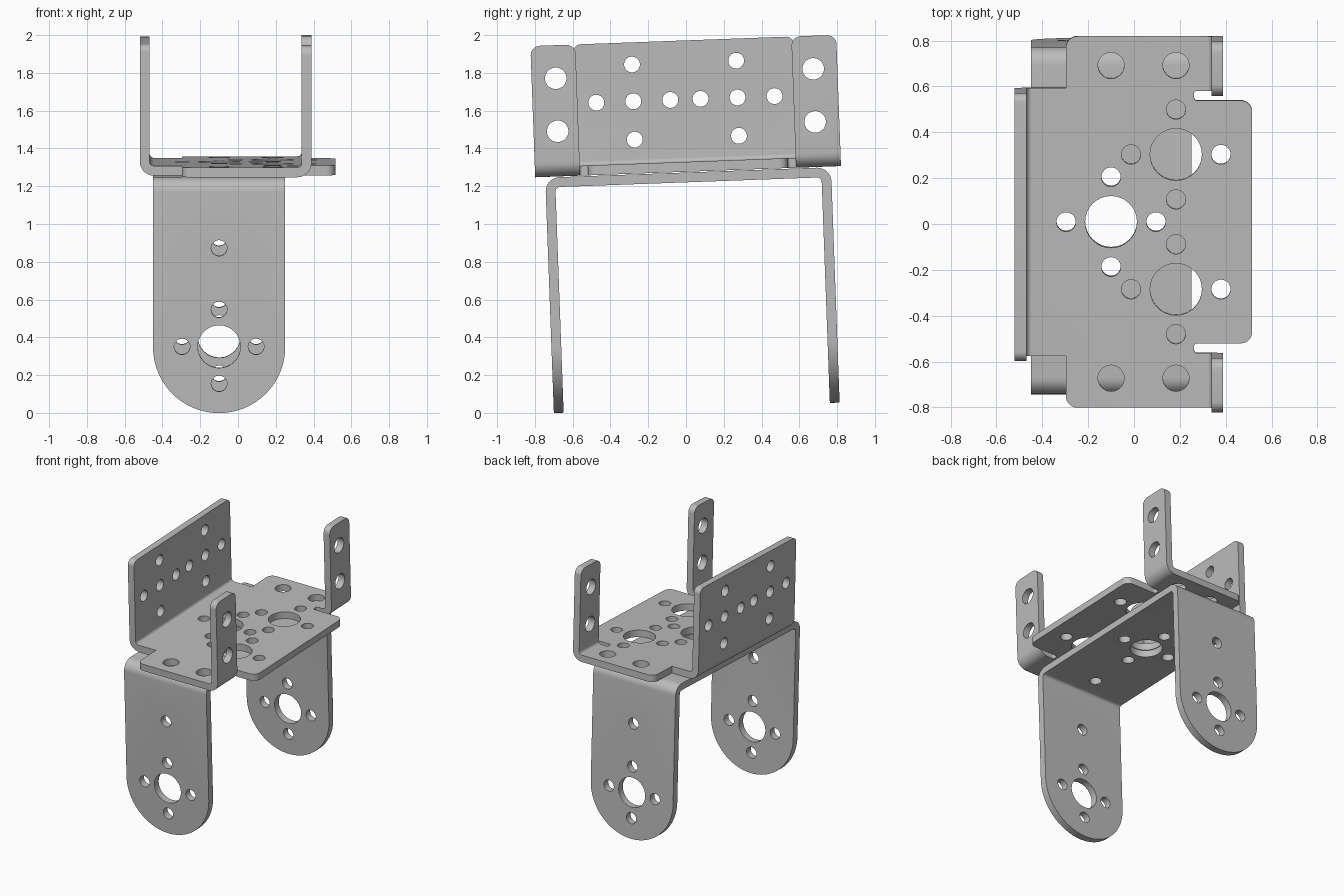
import bpy, bmesh
from math import sin, cos, pi, radians
from mathutils import Matrix, Vector

cube = bpy.data.objects.get("Cube")
if cube:
    bpy.data.objects.remove(cube, do_unlink=True)

T, R = 0.052, 0.075          # sheet thickness, outer bend radius
SMALL, MEDIUM, BIG = 0.042, 0.057, 0.113
RING = 0.196                 # spacing of small holes around a big one
PLANES = {"XY": ((1, 0, 0), (0, 1, 0), (0, 0, 1)),
          "YZ": ((0, 1, 0), (0, 0, 1), (1, 0, 0)),
          "XZ": ((1, 0, 0), (0, 0, 1), (0, -1, 0))}

metal = bpy.data.materials.new("grey metal")
metal.use_nodes = True
GREY = (0.5, 0.5, 0.5, 1)
metal.diffuse_color = GREY
metal.node_tree.nodes["Principled BSDF"].inputs["Base Color"].default_value = GREY

# whole assembly leans slightly about the x axis
PIVOT = Vector((0, 0, 1.25))
LEAN = (Matrix.Translation(PIVOT + Vector((0, 0.012, 0)))
        @ Matrix.Rotation(radians(2.1), 4, "X") @ Matrix.Translation(-PIVOT))


def arc(cx, cy, r, a0, a1, n):
    return [Vector((cx + r * cos(a0 + (a1 - a0) * i / n),
                    cy + r * sin(a0 + (a1 - a0) * i / n))) for i in range(n + 1)]


def rounded(corners):
    """Outline from (u, v, radius) right-angled corners."""
    pts = []
    for i, (u, v, r) in enumerate(corners):
        p = Vector((u, v))
        a = (Vector(corners[i - 1][:2]) - p).normalized()
        b = (Vector(corners[(i + 1) % len(corners)][:2]) - p).normalized()
        n = 24 if r > 0.2 else 8
        steps = [k * pi / 2 / n for k in range(n + 1)] if r else [0]
        for t in steps:
            q = p + a * r * (1 - sin(t)) + b * r * (1 - cos(t)) if r else p
            if not pts or (q - pts[-1]).length > 1e-5:
                pts.append(q)
    if (pts[0] - pts[-1]).length < 1e-5:
        pts.pop()
    return pts


def slab(bm, outline, plane, offset, depth=T, holes=()):
    """Extrude a filled outline with round holes and add it to bm."""
    cu = bpy.data.curves.new("outline", "CURVE")
    cu.dimensions, cu.fill_mode, cu.extrude = "2D", "BOTH", depth / 2
    for loop in [outline] + [arc(u, v, r, 0, 2 * pi, 32)[:-1] for u, v, r in holes]:
        sp = cu.splines.new("POLY")
        sp.points.add(len(loop) - 1)
        for pt, q in zip(sp.points, loop):
            pt.co = (q.x, q.y, 0, 1)
        sp.use_cyclic_u = True
    ob = bpy.data.objects.new("outline", cu)
    bpy.context.collection.objects.link(ob)
    bpy.context.view_layer.update()
    me = bpy.data.meshes.new_from_object(
        ob.evaluated_get(bpy.context.evaluated_depsgraph_get()))
    axes = Matrix([Vector(a) for a in PLANES[plane]]).transposed().to_4x4()
    me.transform(axes @ Matrix.Translation((0, 0, offset)))
    bm.from_mesh(me)
    bpy.data.objects.remove(ob)
    bpy.data.curves.remove(cu)
    bpy.data.meshes.remove(me)


def bend(bm, u, v, quarter, plane, offset, width):
    a = quarter * pi / 2
    ring = arc(u, v, R, a, a + pi / 2, 8) + arc(u, v, R - T, a + pi / 2, a, 8)
    slab(bm, ring, plane, offset, width)


def finish(bm, name):
    # weld the panels to their bends and drop the hidden seam faces
    bmesh.ops.remove_doubles(bm, verts=bm.verts, dist=1e-4)
    seams = [f for f in bm.faces if all(len(e.link_faces) > 2 for e in f.edges)]
    bmesh.ops.delete(bm, geom=seams, context="FACES")
    bmesh.ops.recalc_face_normals(bm, faces=bm.faces)
    me = bpy.data.meshes.new(name)
    bm.to_mesh(me)
    bm.free()
    for f in me.polygons:
        f.material_index = 0
    me.materials.clear()
    me.materials.append(metal)
    ob = bpy.data.objects.new(name, me)
    ob.matrix_world = LEAN
    bpy.context.collection.objects.link(ob)
    bpy.ops.object.select_all(action="DESELECT")
    ob.select_set(True)
    bpy.context.view_layer.objects.active = ob
    bpy.ops.object.shade_smooth_by_angle(angle=radians(30))


def hub(u, v):
    return [(u, v, BIG), (u + RING, v, SMALL), (u - RING, v, SMALL),
            (u, v + RING, SMALL), (u, v - RING, SMALL)]


# lower U bracket: deck, two bends, two round-ended legs
X0, X1, XM = -0.45, 0.25, -0.1
HALF, TOP, FOOT = 0.757, 1.273, 0.026
yb, zb = HALF - R, TOP - R
bm = bmesh.new()
slab(bm, rounded([(X0, -yb, 0), (X1, -yb, 0), (X1, yb, 0), (X0, yb, 0)]), "XY",
     TOP - T / 2, holes=hub(XM, 0) + [(XM, s * 0.55, SMALL) for s in (-1, 1)])
for s in (-1, 1):
    leg = rounded([(X0, FOOT, 0.35), (X1, FOOT, 0.35), (X1, zb, 0), (X0, zb, 0)])
    slab(bm, leg, "XZ", s * (HALF - T / 2),
         holes=hub(XM, FOOT + 0.352) + [(XM, 0.9, SMALL)])
    bend(bm, s * yb, zb, 0 if s > 0 else 1, "YZ", XM, X1 - X0)
finish(bm, "lower_leg_bracket")

# upper bracket: deck with side wall and two upright tabs
BASE, RIM = TOP + 0.004, 1.972
WALL, TAB = -0.52, 0.389             # outer x of wall and tabs
W, IN, OUT = 0.584, 0.572, 0.81      # wall half length, tab range in y
xw, xt, zu = WALL + R, TAB - R, BASE + R
half = [(0.515, 0.53, 0.05), (0.262, 0.53, 0.012), (0.262, IN, 0.012), (xt, IN, 0),
        (xt, OUT, 0), (-0.297, OUT, 0.05), (-0.297, W, 0), (xw, W, 0)]
deck = rounded(half + [(x, -y, r) for x, y, r in reversed(half)])
holes = hub(XM, 0)
for s in (-1, 1):
    holes += hub(0.183, s * 0.294)
    holes += [(x, s * 0.682, MEDIUM) for x in (XM, 0.183)]
bm = bmesh.new()
slab(bm, deck, "XY", BASE + T / 2, holes=holes)

# side wall with its hole pattern
holes = []
for s in (-1, 1):
    holes += [(s * y, 1.66, SMALL) for y in (0.08, 0.276, 0.472)]
    holes += [(s * 0.276, z, SMALL) for z in (1.457, 1.855)]
wall = rounded([(-W, zu, 0), (W, zu, 0), (W, RIM, 0.04), (-W, RIM, 0.04)])
slab(bm, wall, "YZ", WALL + T / 2, holes=holes)
bend(bm, xw, zu, 2, "XZ", 0, 2 * W)

# upright tabs
for s in (-1, 1):
    a, b = sorted((s * IN, s * OUT))
    tab = rounded([(a, zu, 0), (b, zu, 0), (b, RIM, 0.05), (a, RIM, 0.05)])
    slab(bm, tab, "YZ", TAB - T / 2,
         holes=[(s * 0.682, z, MEDIUM) for z in (1.516, 1.797)])
    bend(bm, xt, zu, 3, "XZ", s * (IN + OUT) / 2, OUT - IN)
finish(bm, "upper_mount_bracket")
